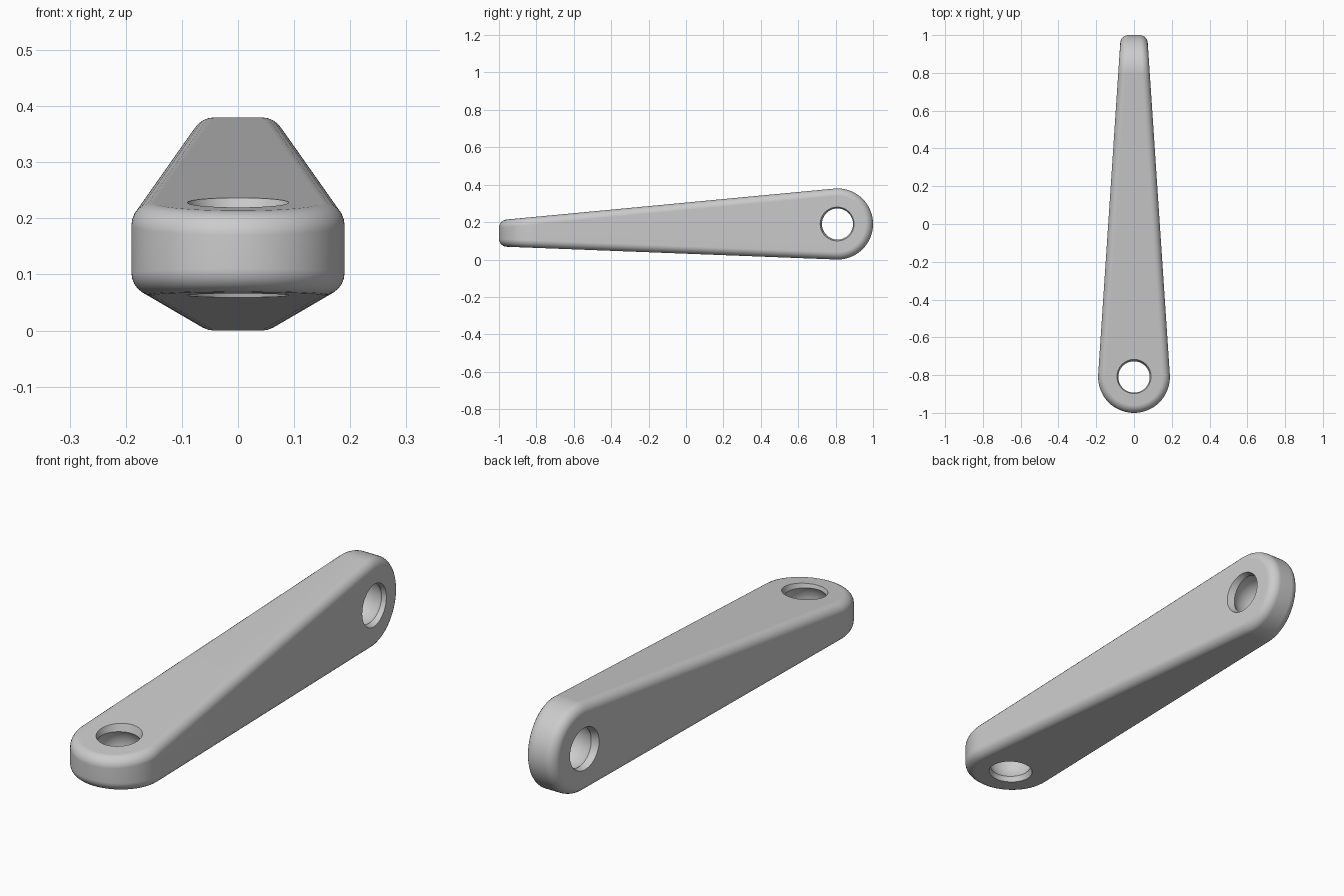
import bpy, bmesh
from math import sin, cos, pi, atan2, asin, hypot, sqrt
from mathutils import Matrix, Vector

if "Cube" in bpy.data.objects:
    bpy.data.objects.remove(bpy.data.objects["Cube"], do_unlink=True)

R = 0.19           # radius of both rounded ends
PIVOT = 0.81       # distance of each bore from the middle
EDGE = 0.04        # rounding of the long edges
FRONT_Z = 0.146    # middle height of the front eye


def new_object(name, bm):
    bmesh.ops.recalc_face_normals(bm, faces=bm.faces)
    mesh = bpy.data.meshes.new(name)
    bm.to_mesh(mesh)
    bm.free()
    ob = bpy.data.objects.new(name, mesh)
    bpy.context.collection.objects.link(ob)
    return ob


def teardrop(upper, lower, steps=48):
    """Round end at the origin pointing to -u, tangent sides running to two far points."""
    def tangent(p, side):
        d = hypot(*p)
        return atan2(p[1], p[0]) + side * (pi / 2 - asin(R / d))
    a, b = tangent(upper, 1), tangent(lower, -1) + 2 * pi
    arc = [(R * cos(a + (b - a) * i / steps), R * sin(a + (b - a) * i / steps))
           for i in range(steps + 1)]
    # run the straight sides a little past their far points
    ends = []
    for far, near in ((lower, arc[-1]), (upper, arc[0])):
        f, n = Vector(far), Vector(near)
        ends.append(tuple(f + (f - n) * 0.1))
    return arc + ends


def prism(name, points, place, push):
    bm = bmesh.new()
    face = bm.faces.new([bm.verts.new(place(u, v)) for u, v in points])
    new = bmesh.ops.extrude_face_region(bm, geom=[face])["geom"]
    bmesh.ops.translate(bm, vec=push, verts=[g for g in new if isinstance(g, bmesh.types.BMVert)])
    return new_object(name, bm)


def bearing_bore(name, location, rotation):
    """Flared mouth at both ends with a spherical seat between them."""
    mouth, depth, ball = 0.083, 0.058, sqrt(0.083 ** 2 + 0.058 ** 2)
    limit = asin(depth / ball)
    seat = [(ball * cos(t), ball * sin(t)) for t in (limit * i / 6 for i in range(-6, 7))]
    profile = [(0, -0.12), (0.102, -0.12)] + seat + [(0.102, 0.12), (0, 0.12)]
    bm = bmesh.new()
    verts = [bm.verts.new((r, 0, h)) for r, h in profile]
    edges = [bm.edges.new(pair) for pair in zip(verts, verts[1:])]
    bmesh.ops.spin(bm, geom=verts + edges, cent=(0, 0, 0), axis=(0, 0, 1),
                   angle=2 * pi, steps=64, use_duplicate=False)
    bmesh.ops.remove_doubles(bm, verts=bm.verts, dist=0.0001)
    bm.transform(Matrix.Translation(location) @ rotation)
    return new_object(name, bm)


# Arm: plan outline crossed with side outline
arm = prism("link_arm", teardrop((1.81, 0.07), (1.81, -0.07)),
            lambda u, v: (v, u - PIVOT, -0.2), (0, 0, 0.8))
side = prism("side_outline_cutter", teardrop((1.81, 0.02), (1.81, -0.12)),
             lambda u, v: (-0.4, PIVOT - u, v + R), (0.8, 0, 0))

# Bores: vertical at the front, crosswise at the back
front_bore = bearing_bore("front_bore_cutter", (0, -PIVOT, FRONT_Z), Matrix())
back_bore = bearing_bore("back_bore_cutter", (0, PIVOT, R), Matrix.Rotation(pi / 2, 4, 'Y'))


def boolean(cutter, operation):
    mod = arm.modifiers.new(cutter.name, 'BOOLEAN')
    mod.object, mod.operation, mod.solver = cutter, operation, 'EXACT'


boolean(side, 'INTERSECT')
bevel = arm.modifiers.new("rounded_edges", 'BEVEL')
bevel.width, bevel.segments = EDGE, 6
bevel.limit_method, bevel.angle_limit = 'ANGLE', 0.6
bevel.use_clamp_overlap = False
boolean(front_bore, 'DIFFERENCE')
boolean(back_bore, 'DIFFERENCE')

bpy.ops.object.select_all(action='DESELECT')
arm.select_set(True)
bpy.context.view_layer.objects.active = arm
for mod in list(arm.modifiers):
    bpy.ops.object.modifier_apply(modifier=mod.name)
for cutter in (side, front_bore, back_bore):
    bpy.data.objects.remove(cutter, do_unlink=True)

# Smooth shading with crisp bore rims
bpy.ops.object.shade_smooth_by_angle(angle=0.5)
normals = arm.modifiers.new("even_shading", 'WEIGHTED_NORMAL')
normals.keep_sharp = True

# Material
grey = bpy.data.materials.new("plain grey")
grey.use_nodes = True
colour = (0.6, 0.6, 0.6, 1)
grey.diffuse_color = colour
grey.node_tree.nodes["Principled BSDF"].inputs["Base Color"].default_value = colour
arm.data.materials.clear()
arm.data.materials.append(grey)
